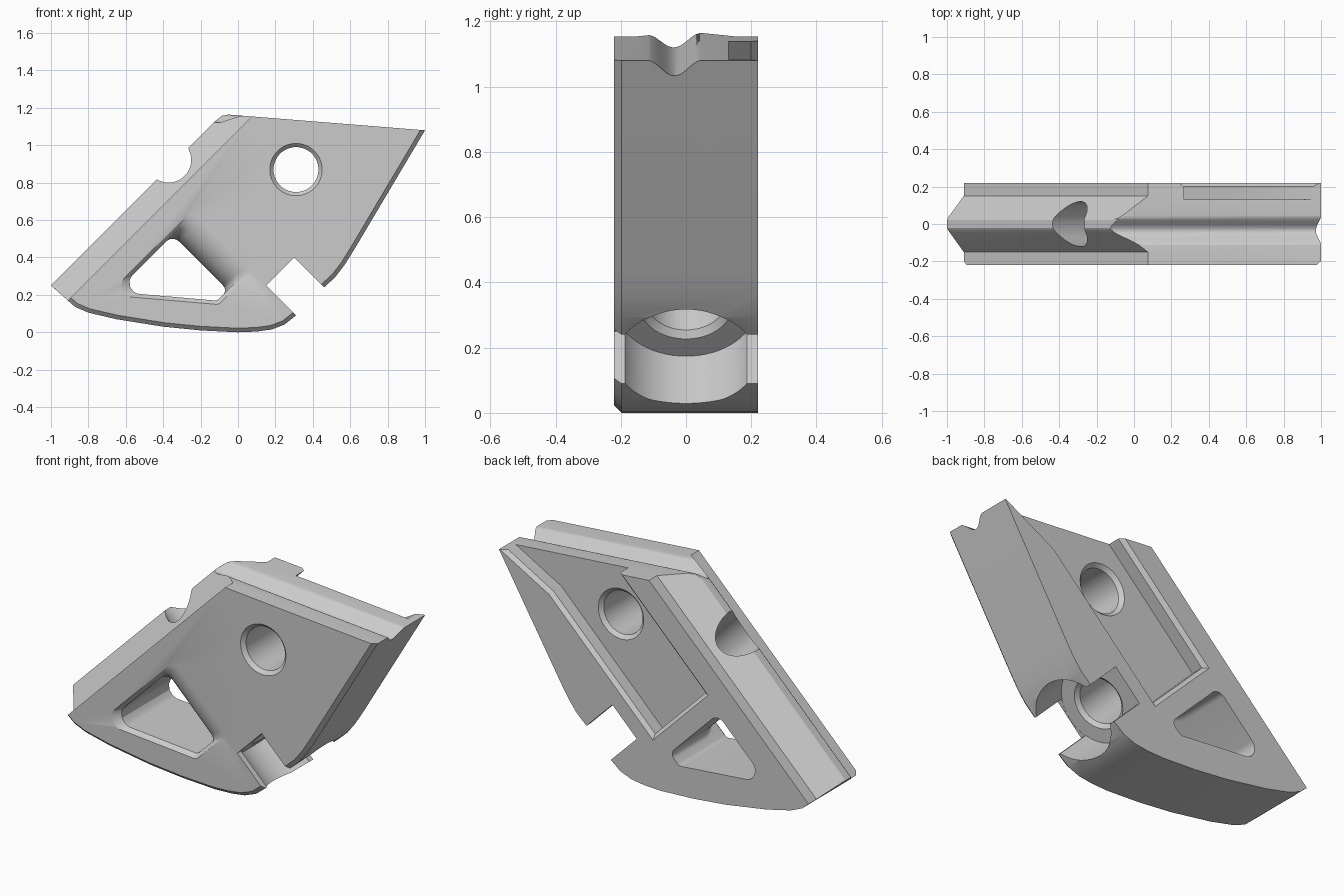
import bpy, bmesh, math
from mathutils import Vector

if "Cube" in bpy.data.objects:
    bpy.data.objects.remove(bpy.data.objects["Cube"])

grey = bpy.data.materials.new("plain grey")
grey.use_nodes = True
colour = (0.6, 0.6, 0.6, 1)
grey.diffuse_color = colour
grey.node_tree.nodes["Principled BSDF"].inputs["Base Color"].default_value = colour

HALF = 0.22                       # half thickness of the block
R2 = math.sqrt(0.5)
ALONG = Vector((R2, 0, R2))       # direction of the long sloping edge
ACROSS = Vector((-R2, 0, R2))     # square to it
Y = Vector((0, 1, 0))


def loft(name, rings):
    """Closed solid through rings that share a point count."""
    bm = bmesh.new()
    vs = [[bm.verts.new(p) for p in ring] for ring in rings]
    n = len(vs[0])
    for a, b in zip(vs, vs[1:]):
        for i in range(n):
            j = (i + 1) % n
            bm.faces.new((a[i], a[j], b[j], b[i]))
    bm.faces.new(vs[0][::-1])
    bm.faces.new(vs[-1])
    bmesh.ops.recalc_face_normals(bm, faces=bm.faces)
    me = bpy.data.meshes.new(name)
    bm.to_mesh(me)
    bm.free()
    ob = bpy.data.objects.new(name, me)
    bpy.context.collection.objects.link(ob)
    me.materials.append(grey)
    return ob


def flat(pts, y):
    return [Vector((x, y, z)) for x, z in pts]


def sweep(name, section, origin, up, along, start, end):
    """Extrude a (y, height) section along a direction."""
    o = Vector(origin)
    return loft(name, [[o + Y * a + up * b + along * t for a, b in section]
                       for t in (start, end)])


def lathe(name, origin, axis, steps, n=64):
    """Turned cutter from (distance, radius) steps."""
    o, side = Vector(origin), axis.cross(Y)
    if side.length < 0.1:
        side = Vector((1, 0, 0))
    other = axis.cross(side)
    turn = [2 * math.pi * i / n for i in range(n)]
    return loft(name, [[o + axis * t + (side * math.cos(a) + other * math.sin(a)) * r
                        for a in turn] for t, r in steps])


def grow(pts, amounts):
    """Move each edge of a counter-clockwise polygon outward."""
    lines = []
    for i, p in enumerate(pts):
        d = (Vector(pts[(i + 1) % len(pts)]) - Vector(p)).normalized()
        nrm = Vector((d.y, -d.x))
        lines.append((nrm, nrm.dot(Vector(p)) + amounts[i]))
    out = []
    for i in range(len(pts)):
        (n1, c1), (n2, c2) = lines[i - 1], lines[i]
        det = n1.x * n2.y - n1.y * n2.x
        out.append(((c1 * n2.y - c2 * n1.y) / det, (n1.x * c2 - n2.x * c1) / det))
    return out


def rounded(pts, radii, n=8):
    """Round the corners of a polygon."""
    out = []
    for i, p in enumerate(pts):
        p = Vector(p)
        a = (Vector(pts[i - 1]) - p).normalized()
        b = (Vector(pts[(i + 1) % len(pts)]) - p).normalized()
        half = a.angle(b) / 2
        mid = p + (a + b).normalized() * (radii[i] / math.sin(half))
        start = p + a * (radii[i] / math.tan(half)) - mid
        stop = p + b * (radii[i] / math.tan(half)) - mid
        for k in range(n + 1):
            v = start.lerp(stop, k / n).normalized() * radii[i]
            out.append(tuple(mid + v))
    return out


# Main block outline, chamfered on the front along the bottom and right
outline = [(-0.91, 0.17), (-0.87, 0.135), (-0.8, 0.105), (-0.65, 0.07), (-0.4, 0.03),
           (-0.2, 0.01), (0, 0), (0.1, 0.004), (0.18, 0.015), (0.25, 0.042), (0.31, 0.09),
           (0.46, 0.24), (0.52, 0.295), (0.57, 0.36), (0.62, 0.44), (1, 1.08),
           (0, 1.16), (-0.05, 1.164), (-0.085, 1.158), (-0.115, 1.135), (-1, 0.25)]
body = loft("clamp_block", [flat(outline, -HALF), flat(outline, HALF)])
bm = bmesh.new()
bm.from_mesh(body.data)
bm.verts.ensure_lookup_table()
edges = [bm.edges.get((bm.verts[i], bm.verts[i + 1])) for i in range(15)]
bmesh.ops.bevel(bm, geom=edges, offset=0.022, segments=1, affect='EDGES')
bm.to_mesh(body.data)
bm.free()

cutters = []

# Shoulders either side of the rounded ridge
flank = [(0, 0.127), (0.015, 0.124), (0.03, 0.116), (0.045, 0.103), (0.15, 0),
         (0.3, 0), (0.3, 0.3), (0, 0.3)]
for side in (-1, 1):
    section = [(side * a, b) for a, b in flank]
    cutters.append(sweep("ridge_flank_cutter", section, (-0.91, 0, 0.17),
                         ACROSS, ALONG, -0.3, 1.8))

# Wavy groove along the top
groove = [(-0.035 + 0.085 * s / 10, -0.025 * (1 + math.cos(math.pi * s / 10)) + 0.001)
          for s in range(-10, 11)]
groove += [(0.05, 0.2), (-0.12, 0.2)]
top_dir = Vector((1, 0, -0.08)).normalized()
cutters.append(sweep("top_groove_cutter", groove, (0, 0, 1.16),
                     Vector((0, 0, 1)), top_dir, -0.5, 1.3))

# Chamfered recess in the back, open at the top
recess = [(0.05, 0.27), (0.69, 0.91), (1.02, 1.095), (1.1, 1.3), (0.4, 1.3), (-0.29, 0.61)]
layers = [(0.13, -0.02), (0.2, -0.02), (0.24, 0.02)]
cutters.append(loft("back_recess_cutter",
                    [flat(grow(recess, [d] * 6), y) for y, d in layers]))

# Round cross hole with countersinks
cutters.append(lathe("cross_hole_cutter", (0.31, 0, 0.87), Y,
                     [(-0.24, 0.16), (-0.2, 0.12), (0.11, 0.12), (0.13, 0.14), (0.3, 0.14)]))

# Window with a flared upper right wall and chamfered rim
window = [(-0.654, 0.216), (-0.111, 0.169), (-0.055, 0.225), (-0.35, 0.52)]
radii = (0.06, 0.035, 0.035, 0.05)


def window_ring(y, flare):
    rim = max(0, 0.02 - (y + HALF))
    return flat(rounded(grow(window, (rim, rim, flare, rim)), radii), y)


FLARE = 0.17
rings = [window_ring(-0.24, FLARE)]
for k in range(13):
    a = math.pi / 2 * k / 12
    rings.append(window_ring(-HALF + FLARE * (1 - math.cos(a)), FLARE * (1 - math.sin(a))))
rings.append(window_ring(0.3, 0))
cutters.append(loft("window_cutter", rings))

# Square slot and stepped bolt bore
slot = [(0.15, 0.25), (0.55, -0.15), (0.70, 0.0), (0.30, 0.40)]
cutters.append(loft("slot_cutter", [flat(slot, -0.3), flat(slot, 0.3)]))
cutters.append(lathe("bolt_bore_cutter", (0.225, 0, 0.325), ACROSS,
                     [(-0.5, 0.215), (0.001, 0.215), (0.001, 0.14), (0.02, 0.12), (1.1, 0.12)]))

# Carve the block and tidy up
bpy.context.view_layer.objects.active = body
for cutter in cutters:
    cutter.hide_render = True
    mod = body.modifiers.new("carve", 'BOOLEAN')
    mod.operation = 'DIFFERENCE'
    mod.solver = 'EXACT'
    mod.object = cutter
    bpy.ops.object.modifier_apply(modifier=mod.name)
    bpy.data.objects.remove(cutter)

bpy.ops.object.select_all(action='DESELECT')
body.select_set(True)
bpy.ops.object.shade_smooth_by_angle(angle=math.radians(28))
